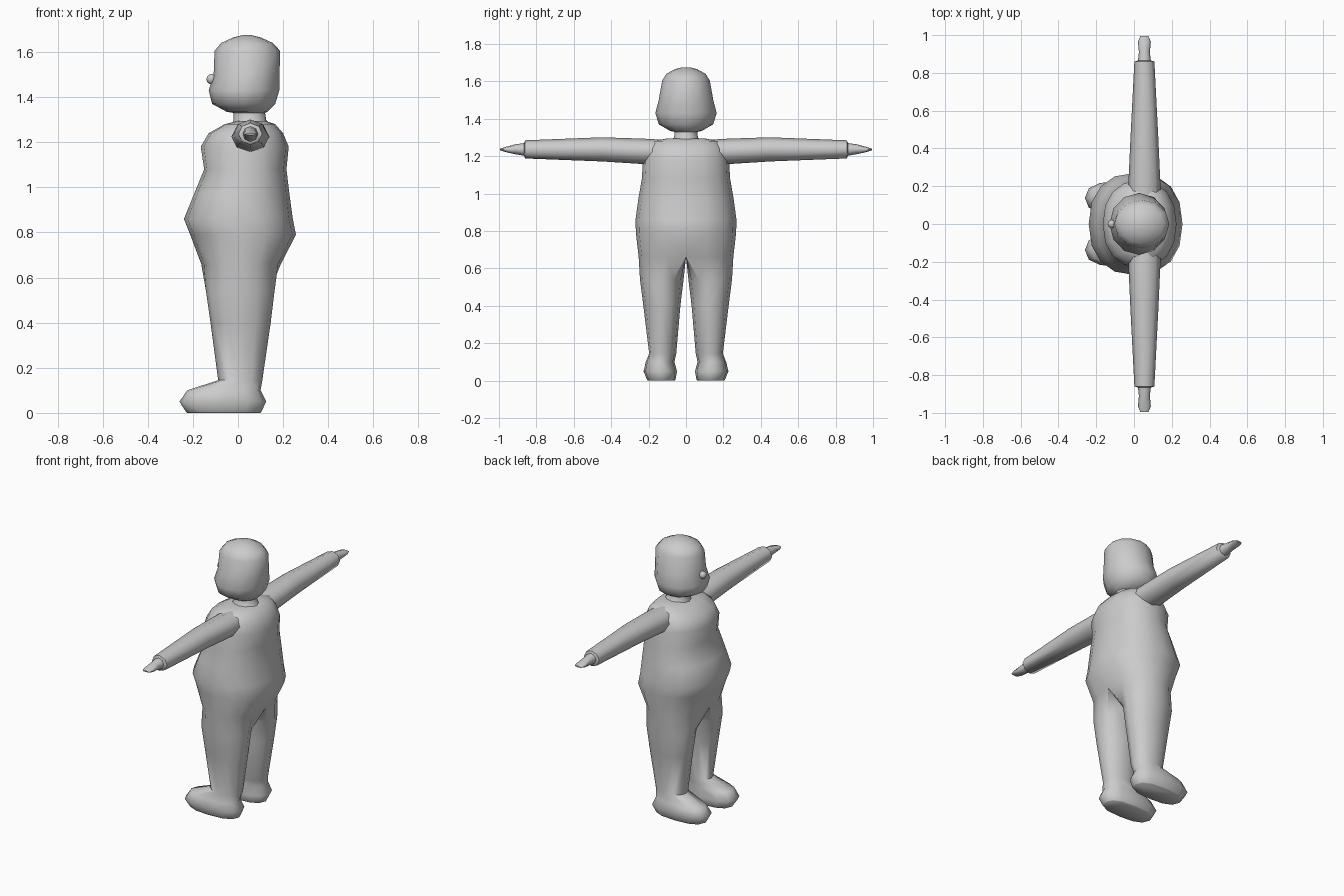
import bpy, bmesh, math
from math import sin, cos, radians

if "Cube" in bpy.data.objects:
    bpy.data.objects.remove(bpy.data.objects["Cube"])

skin = bpy.data.materials.new("plain grey")
skin.diffuse_color = (0.6, 0.6, 0.6, 1)
skin.use_nodes = True
skin.node_tree.nodes["Principled BSDF"].inputs["Base Color"].default_value = skin.diffuse_color


def finish(name, bm, mirror=False, angle=65):
    bmesh.ops.recalc_face_normals(bm, faces=bm.faces)
    me = bpy.data.meshes.new(name)
    bm.to_mesh(me)
    bm.free()
    ob = bpy.data.objects.new(name, me)
    bpy.context.collection.objects.link(ob)
    me.materials.append(skin)
    if mirror:
        mod = ob.modifiers.new("mirror", "MIRROR")
        mod.use_axis = (False, True, False)
        mod.use_clip = True
        mod.merge_threshold = 0.002
    bpy.ops.object.select_all(action="DESELECT")
    ob.select_set(True)
    bpy.context.view_layer.objects.active = ob
    bpy.ops.object.shade_smooth_by_angle(angle=radians(angle))
    return ob


def bridge(bm, a, b, closed=True):
    n = len(a)
    for i in range(n if closed else n - 1):
        j = (i + 1) % n
        bm.faces.new((a[i], a[j], b[j], b[i]))


def power(v, e):
    return math.copysign(abs(v) ** e, v)


# Torso and leg: half of the body, mirrored
bm = bmesh.new()
torso = [  # z, front x, back x, half width
    (1.295, 0.0, 0.12, 0.10), (1.28, -0.06, 0.165, 0.18), (1.24, -0.13, 0.2, 0.215),
    (1.18, -0.165, 0.225, 0.23), (1.08, -0.15, 0.215, 0.236), (0.97, -0.195, 0.228, 0.255),
    (0.86, -0.24, 0.243, 0.27), (0.79, -0.212, 0.257, 0.268), (0.66, -0.163, 0.19, 0.253)]
rows = []
for z, x0, x1, w in torso:
    row = []
    for k in range(9):
        t = math.pi * k / 8
        x = (x0 + x1) / 2 - (x1 - x0) / 2 * power(cos(t), 0.88)
        y = w * power(sin(t), 0.88) if 0 < k < 8 else 0
        row.append(bm.verts.new((x, y, z)))
    if rows:
        bridge(bm, rows[-1], row, closed=False)
    rows.append(row)
top = rows[0]
bm.faces.new(top)
# crotch seam closes the half ring into the top of a leg
front, back = rows[-1][0].co, rows[-1][8].co
seam = [bm.verts.new(back.lerp(front, f)) for f in (0.25, 0.5, 0.75)]
prev = rows[-1] + seam
leg = [  # z, front x, back x, inner y, outer y
    (0.54, -0.142, 0.162, 0.013, 0.246), (0.40, -0.122, 0.145, 0.03, 0.228),
    (0.145, -0.088, 0.108, 0.052, 0.197), (0.10, -0.225, 0.10, 0.062, 0.215),
    (0.05, -0.26, 0.125, 0.048, 0.227), (0.004, -0.23, 0.103, 0.056, 0.208), (0, -0.225, 0.1, 0.06, 0.205)]
for z, x0, x1, y0, y1 in leg:
    e = 0.8 if z < 0.12 else 0.95
    ring = []
    for k in range(12):
        t = radians(-30 + 30 * k)
        ring.append(bm.verts.new(((x0 + x1) / 2 - (x1 - x0) / 2 * power(cos(t), e),
                                  (y0 + y1) / 2 + (y1 - y0) / 2 * power(sin(t), e), z)))
    bridge(bm, prev, ring)
    prev = ring
bm.faces.new(prev)
finish("body_and_legs", bm, mirror=True)


def loft(name, rings, n, mirror=False):
    """Skin closed rings given as centre, two half axes and the loft axis."""
    bm = bmesh.new()
    prev = None
    for (c, a, b, axis) in rings:
        ring = []
        for k in range(n):
            t = 2 * math.pi * k / n
            u, v = a * cos(t), b * sin(t)
            co = (c[0] + u, c[1] + v, c[2]) if axis == "z" else (c[0] + u, c[1], c[2] + v)
            ring.append(bm.verts.new(co))
        if prev:
            bridge(bm, prev, ring)
        else:
            bm.faces.new(ring)
        prev = ring
    bm.faces.new(prev)
    return finish(name, bm, mirror)


# Sleeved arm, with a cuff step before the hand
arm = [  # y, half x, z low, z high
    (0.12, 0.085, 1.16, 1.288), (0.23, 0.084, 1.158, 1.294), (0.45, 0.074, 1.172, 1.301),
    (0.86, 0.053, 1.188, 1.285), (0.865, 0.036, 1.2, 1.272)]
loft("arm", [((0.055, y, (a + b) / 2), h, (b - a) / 2, "y") for y, h, a, b in arm], 8, True)

# Tapered mitten hand
hand = [(0.85, 0.036, 1.2, 1.272), (0.91, 0.029, 1.21, 1.264),
        (0.965, 0.034, 1.222, 1.25), (0.995, 0.022, 1.232, 1.24)]
loft("hand", [((0.055, y, (a + b) / 2), h, (b - a) / 2, "y") for y, h, a, b in hand], 8, True)

# Neck and head
head = [  # z, front x, back x, half width
    (1.27, -0.03, 0.15, 0.095), (1.30, -0.02, 0.125, 0.064), (1.33, -0.02, 0.12, 0.06),
    (1.335, -0.05, 0.13, 0.085), (1.37, -0.115, 0.165, 0.145), (1.43, -0.13, 0.183, 0.164),
    (1.50, -0.108, 0.184, 0.146), (1.605, -0.104, 0.187, 0.127), (1.64, -0.075, 0.155, 0.105),
    (1.665, -0.02, 0.10, 0.06), (1.675, 0.02, 0.06, 0.02)]
loft("head", [(((a + b) / 2, 0, z), (b - a) / 2, w, "z") for z, a, b, w in head], 12)

# Nose
bm = bmesh.new()
bmesh.ops.create_uvsphere(bm, u_segments=8, v_segments=6, radius=0.023)
bmesh.ops.translate(bm, verts=bm.verts, vec=(-0.117, 0, 1.48))
finish("nose", bm)
